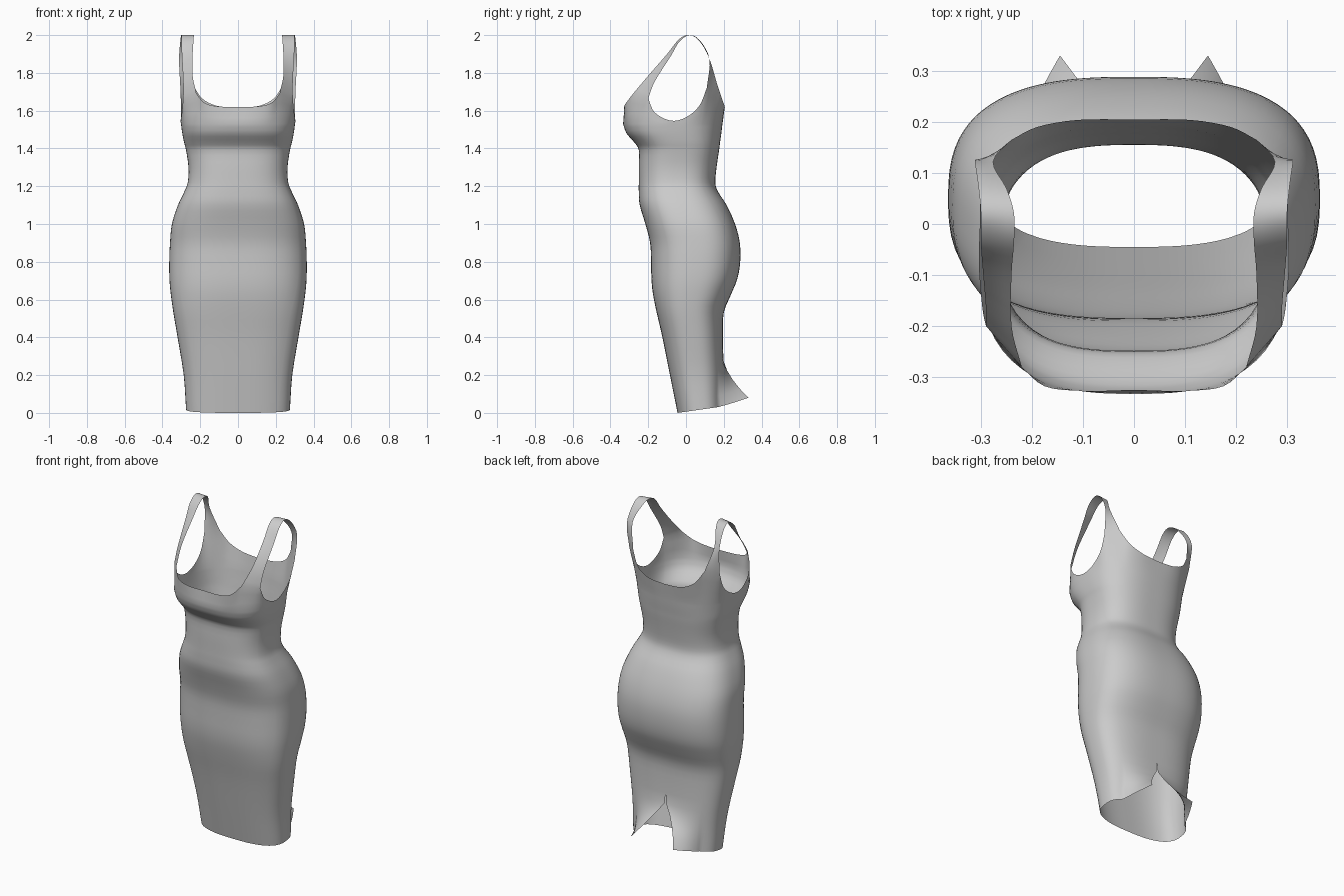
import bpy, bmesh, math
from mathutils import Vector

if "Cube" in bpy.data.objects:
    bpy.data.objects.remove(bpy.data.objects["Cube"])


def spline(pts, n):
    """Catmull-Rom through pts with n steps per span."""
    pts = [Vector(p) for p in pts]
    out = []
    for i in range(len(pts) - 1):
        p1, p2 = pts[i], pts[i + 1]
        p0 = pts[i - 1] if i else p1 * 2 - p2
        p3 = pts[i + 2] if i + 2 < len(pts) else p2 * 2 - p1
        for k in range(n):
            t = k / n
            out.append(0.5 * (2 * p1 + (p2 - p0) * t + (2 * p0 - 5 * p1 + 4 * p2 - p3) * t * t
                              + (3 * p1 - p0 - 3 * p2 + p3) * t ** 3))
    return out + [pts[-1]]


# Body levels: height, half width, front y, back y
levels = [(0, .275, -.045, .2), (.2, .288, -.085, .2), (.4, .32, -.125, .195),
          (.53, .342, -.155, .2), (.63, .356, -.175, .24), (.71, .363, -.183, .272),
          (.8, .364, -.185, .287), (.9, .36, -.19, .285), (1.0, .35, -.215, .26),
          (1.1, .318, -.245, .215), (1.17, .285, -.25, .17), (1.22, .266, -.25, .155),
          (1.3, .262, -.25, .162), (1.39, .275, -.25, .175), (1.43, .285, -.272, .18),
          (1.48, .295, -.315, .187), (1.53, .302, -.333, .193)]
rows = spline([Vector(l) for l in levels], 3)

# Top edge of the right half: front neckline, armhole, back neckline
M = 4
neck_front = spline([(0, -.325, 1.62), (.1, -.327, 1.622), (.175, -.318, 1.64), (.22, -.28, 1.69)], 4)
armhole = spline([(.29, -.2, 1.665), (.297, -.165, 1.59), (.304, -.08, 1.547), (.302, .0, 1.565),
                  (.302, .07, 1.625), (.305, .11, 1.72)], 4)
neck_back = spline([(.24, .165, 1.74), (.19, .19, 1.665), (.11, .204, 1.625), (0, .205, 1.615)], 4)


def bridge(a, b):
    return [a.lerp(b, k / M) for k in range(1, M)]


top = (neck_front + bridge(neck_front[-1], armhole[0]) + armhole
       + bridge(armhole[-1], neck_back[0]) + neck_back)
top_angles = [math.atan2(p.x, -(p.y + .065)) for p in top]


def ring_point(level, ang):
    z, a, yf, yb = level
    c, b = (yf + yb) / 2, (yb - yf) / 2
    n = 2.7
    r = (abs(math.sin(ang) / a) ** n + abs(math.cos(ang) / b) ** n) ** (-1 / n)
    p = Vector((r * math.sin(ang), c - r * math.cos(ang), z))
    if z < .3:
        # sloping hem, and the back slit with flared corners
        p.z += .035 * max(0, (p.y + .045) / .245) * (1 - z / .3)
        s = max(0, (.28 - z) / .28)
        if p.y > c:
            w = max(0, 1 - p.x / .22)
            p.x += .145 * w * s
            p.y += .13 * w * s ** 1.6
            p.z += .045 * w * s
    return p


bm = bmesh.new()


def add_grid(grid, side):
    vs = [[bm.verts.new((p.x * side, p.y, p.z)) for p in row] for row in grid]
    for r0, r1 in zip(vs, vs[1:]):
        for j in range(len(r0) - 1):
            q = [r0[j], r0[j + 1], r1[j + 1], r1[j]]
            bm.faces.new(q if side > 0 else q[::-1])


# Body up to the neckline and armholes
body = [[ring_point(l, a) for a in top_angles] for l in rows]
body += [[p.lerp(q, t) for p, q in zip(body[-1], top)] for t in (.35, .7)]
body.append(top)

# Shoulder strap edges, from front to back
strap_in = spline([neck_front[-1], (.24, -.2, 1.785), (.24, -.1, 1.9), (.235, -.035, 1.98),
                   (.235, .02, 2.0), (.25, .07, 1.97), (.276, .122, 1.88), neck_back[0]], 4)
strap_out = spline([armhole[0], (.29, -.165, 1.755), (.297, -.08, 1.89), (.3, -.035, 1.965),
                    (.3, .02, 2.0), (.305, .075, 1.97), (.312, .125, 1.87), armhole[-1]], 4)
strap = [[a.lerp(b, k / M) for k in range(M + 1)] for a, b in zip(strap_in, strap_out)]

for side in (1, -1):
    add_grid(body, side)
    add_grid(strap, side)
bmesh.ops.remove_doubles(bm, verts=bm.verts, dist=.0004)
bmesh.ops.recalc_face_normals(bm, faces=bm.faces)

# Make sure the cloth faces outward
bm.normal_update()
f = min(bm.faces, key=lambda f: f.calc_center_median().y)
if f.normal.y > 0:
    bmesh.ops.reverse_faces(bm, faces=bm.faces)

mesh = bpy.data.meshes.new("dress")
bm.to_mesh(mesh)
bm.free()
dress = bpy.data.objects.new("dress", mesh)
bpy.context.collection.objects.link(dress)

# Cloth colour
cloth = bpy.data.materials.new("grey cloth")
cloth.diffuse_color = (.6, .6, .6, 1)
cloth.use_nodes = True
cloth.node_tree.nodes["Principled BSDF"].inputs["Base Color"].default_value = cloth.diffuse_color
mesh.materials.append(cloth)

bpy.context.view_layer.objects.active = dress
dress.select_set(True)
bpy.ops.object.shade_smooth_by_angle(angle=math.radians(50))
